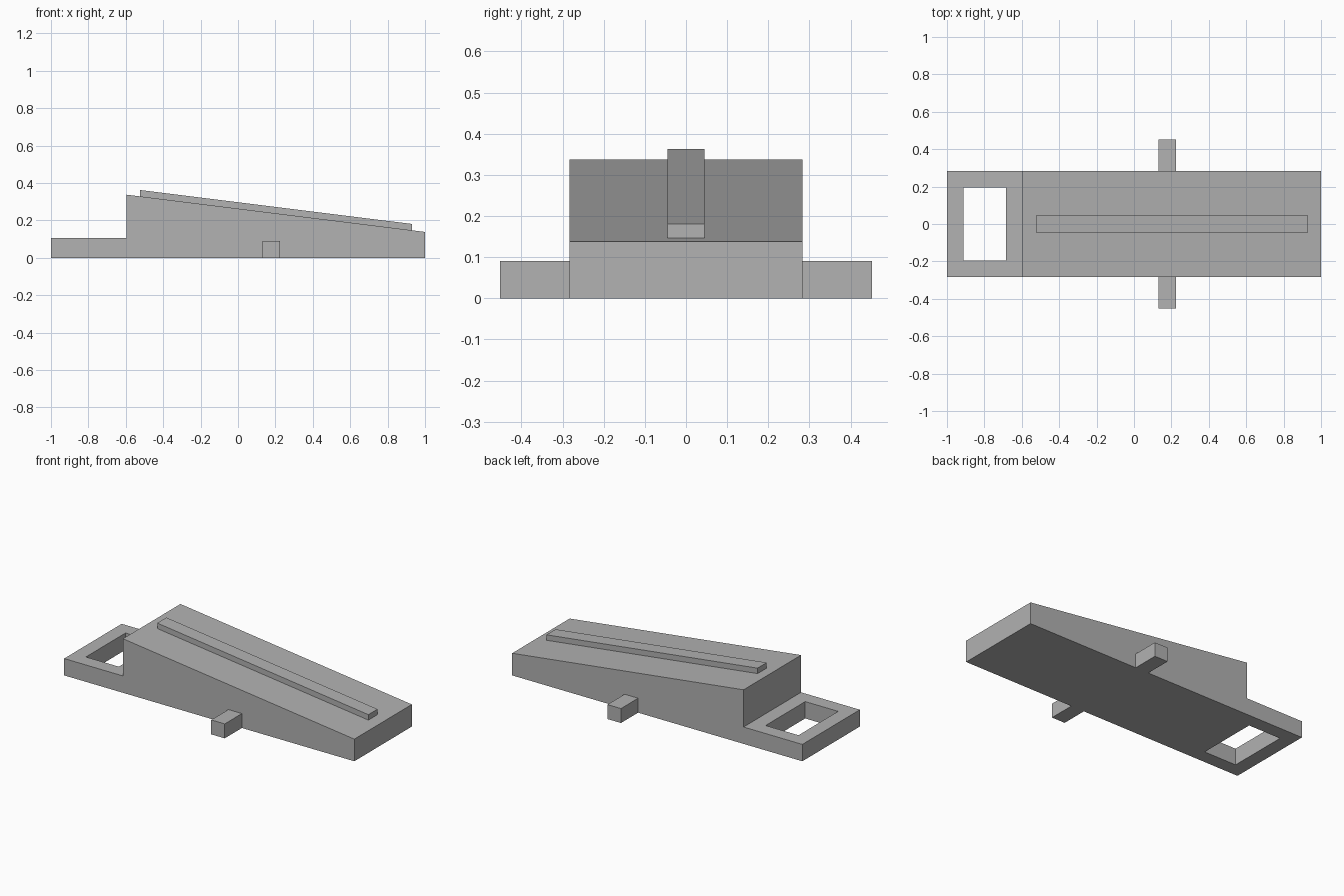
import bpy

cube = bpy.data.objects.get("Cube")
if cube:
    bpy.data.objects.remove(cube, do_unlink=True)

grey = bpy.data.materials.new("plain_grey")
grey.use_nodes = True
colour = (0.445, 0.445, 0.445, 1)
grey.diffuse_color = colour
grey.node_tree.nodes["Principled BSDF"].inputs["Base Color"].default_value = colour


def extrude_profile(name, profile, y0, y1):
    """Closed prism from an (x, z) outline, counter-clockwise seen from the front."""
    n = len(profile)
    verts = [(x, y, z) for y in (y0, y1) for x, z in profile]
    faces = [tuple(range(n)), tuple(reversed(range(n, 2 * n)))]
    faces += [(i, i + n, (i + 1) % n + n, (i + 1) % n) for i in range(n)]
    mesh = bpy.data.meshes.new(name)
    mesh.from_pydata(verts, [], faces)
    mesh.materials.append(grey)
    obj = bpy.data.objects.new(name, mesh)
    bpy.context.collection.objects.link(obj)
    return obj


def box(name, x0, x1, y0, y1, z0, z1):
    return extrude_profile(name, [(x0, z0), (x1, z0), (x1, z1), (x0, z1)], y0, y1)


HALF_WIDTH = 0.283
STEP_X, STEP_TOP = -0.595, 0.337
END_TOP = 0.138


def slope(x):
    """Height of the sloping top at x."""
    return STEP_TOP + (END_TOP - STEP_TOP) * (x - STEP_X) / (1 - STEP_X)


# Wedge body with the low ledge at its tall end
body = extrude_profile(
    "wedge_body",
    [(-1, 0), (1, 0), (1, END_TOP), (STEP_X, STEP_TOP), (STEP_X, 0.105), (-1, 0.105)],
    -HALF_WIDTH, HALF_WIDTH)

# Rectangular opening through the ledge
cutter = box("ledge_opening_cutter", -0.912, -0.685, -0.195, 0.195, -0.1, 0.2)
cutter.hide_render = True
cut = body.modifiers.new("ledge_opening", 'BOOLEAN')
cut.operation = 'DIFFERENCE'
cut.solver = 'EXACT'
cut.object = cutter
bpy.context.view_layer.objects.active = body
bpy.ops.object.modifier_apply(modifier=cut.name)
bpy.data.objects.remove(cutter, do_unlink=True)

# Raised rail along the slope
x0, x1, rise = -0.525, 0.93, 0.034
extrude_profile(
    "top_rail",
    [(x0, slope(x0)), (x1, slope(x1)), (x1, slope(x1) + rise), (x0, slope(x0) + rise)],
    -0.045, 0.045)

# Side lugs
box("front_lug", 0.132, 0.225, -0.452, -HALF_WIDTH, 0, 0.09)
box("back_lug", 0.132, 0.225, HALF_WIDTH, 0.452, 0, 0.09)
